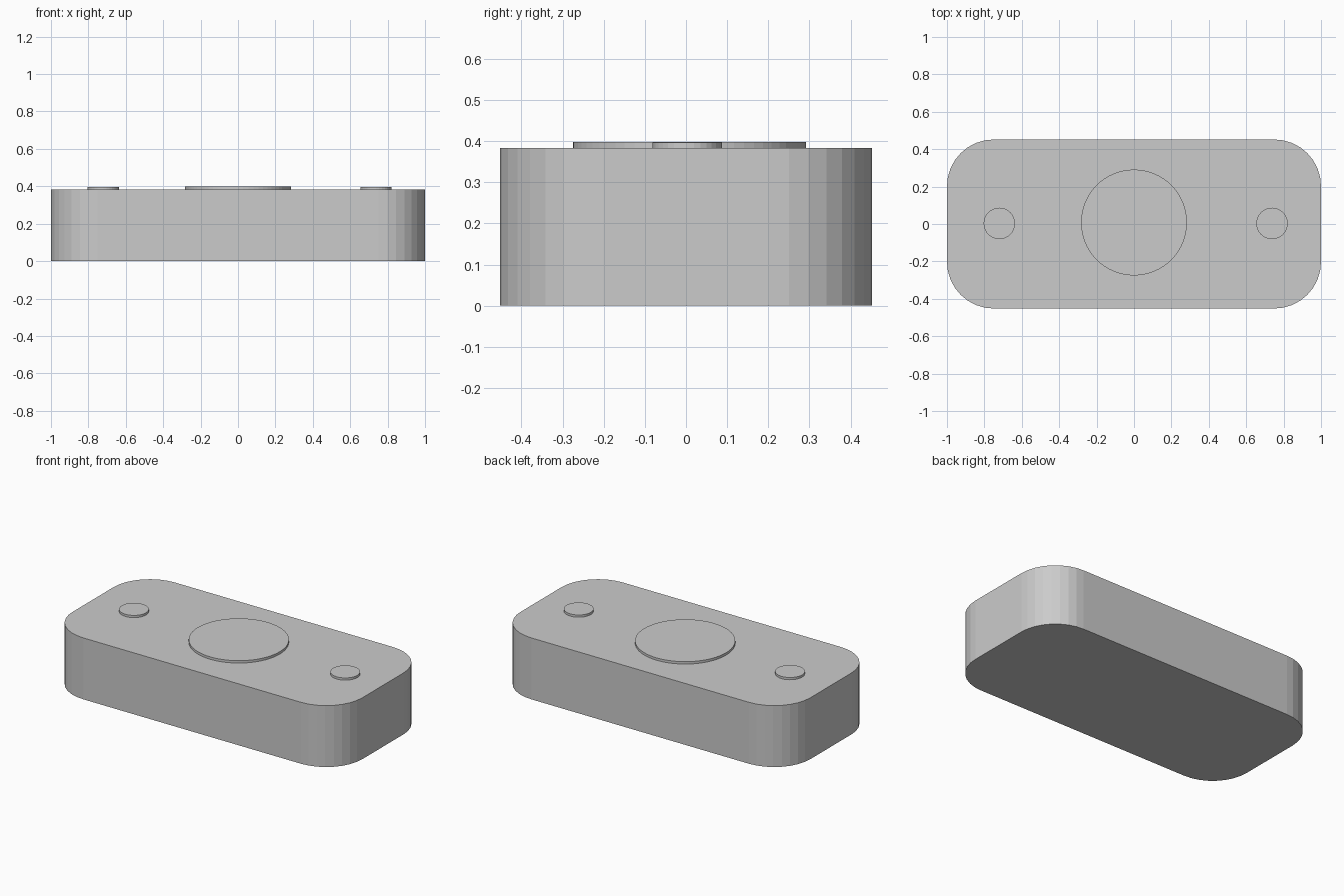
import bpy, bmesh
from math import pi, cos, sin

if "Cube" in bpy.data.objects:
    bpy.data.objects.remove(bpy.data.objects["Cube"])

BODY_TOP = 0.383


def prism(name, outline, z0, z1):
    """Extrude a closed outline into a capped, flat-faced solid."""
    bm = bmesh.new()
    base = bm.faces.new([bm.verts.new((x, y, z0)) for x, y in outline])
    side = bmesh.ops.extrude_face_region(bm, geom=[base], use_keep_orig=True)
    top = [v for v in side["geom"] if isinstance(v, bmesh.types.BMVert)]
    bmesh.ops.translate(bm, verts=top, vec=(0, 0, z1 - z0))
    bmesh.ops.recalc_face_normals(bm, faces=bm.faces)
    mesh = bpy.data.meshes.new(name)
    bm.to_mesh(mesh)
    bm.free()
    obj = bpy.data.objects.new(name, mesh)
    bpy.context.collection.objects.link(obj)
    return obj


def rounded_rectangle(hx, hy, r, steps):
    corners = [(1, 1), (-1, 1), (-1, -1), (1, -1)]
    return [(sx * (hx - r) + r * cos((q + k / steps) * pi / 2),
             sy * (hy - r) + r * sin((q + k / steps) * pi / 2))
            for q, (sx, sy) in enumerate(corners) for k in range(steps + 1)]


def circle(cx, cy, r, sides):
    return [(cx + r * cos(2 * pi * k / sides), cy + r * sin(2 * pi * k / sides))
            for k in range(sides)]


# Main block with rounded vertical corners
prism("body", rounded_rectangle(1.0, 0.452, 0.25, 8), 0, BODY_TOP)

# Thin raised discs on the top face
prism("centre_disc", circle(0, 0.008, 0.283, 64), BODY_TOP - 0.005, 0.398)
for name, x in (("left_disc", -0.72), ("right_disc", 0.738)):
    prism(name, circle(x, 0.003, 0.084, 32), BODY_TOP - 0.005, 0.397)
